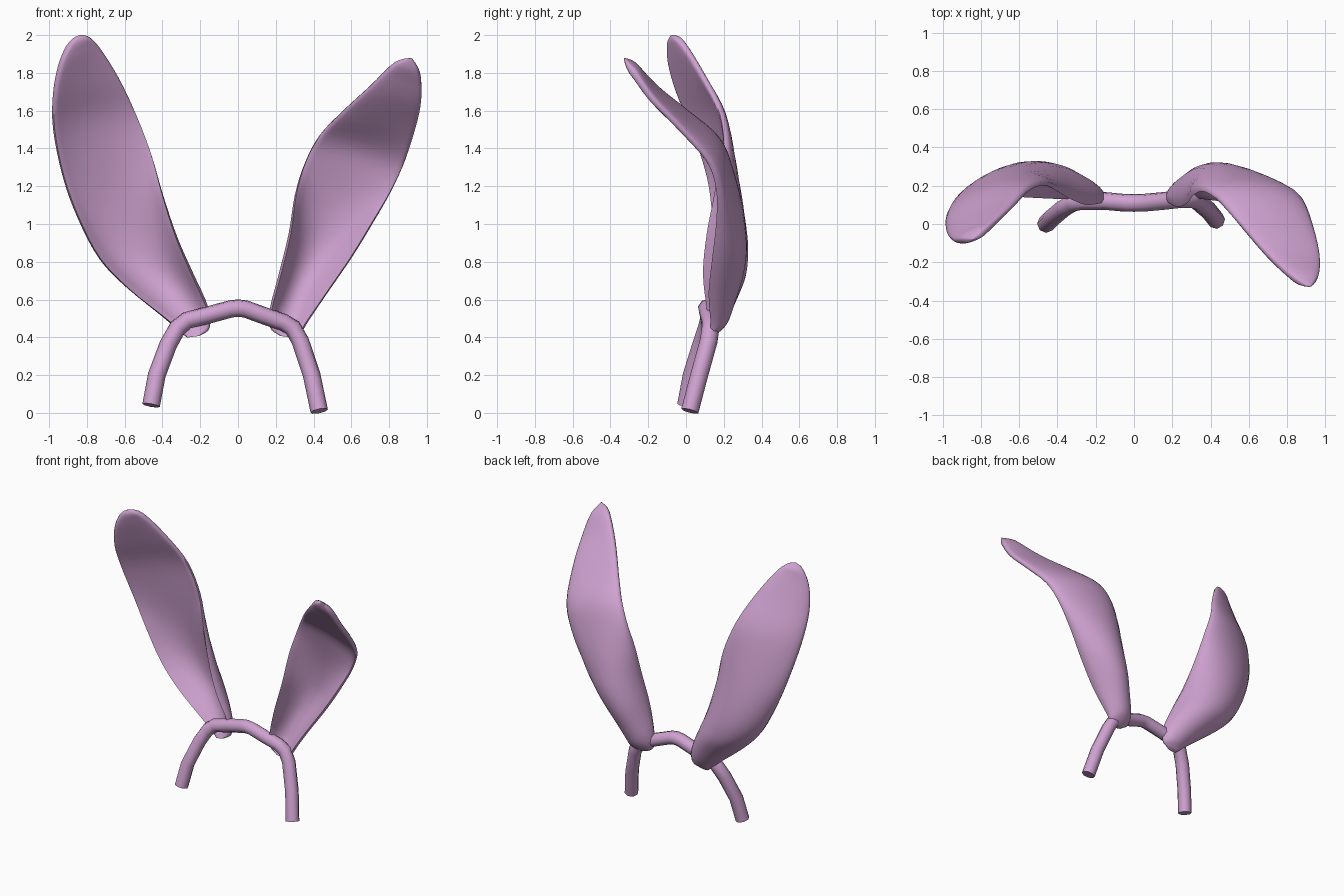
import bpy, bmesh, math
from mathutils import Vector

cube = bpy.data.objects.get("Cube")
if cube:
    bpy.data.objects.remove(cube, do_unlink=True)

# Single colour
pink = bpy.data.materials.new("soft_pink")
pink.use_nodes = True
pink.diffuse_color = (0.62, 0.36, 0.63, 1)
pink.node_tree.nodes["Principled BSDF"].inputs["Base Color"].default_value = pink.diffuse_color


def finish(obj, angle):
    """Give the object its colour and smooth shading."""
    obj.data.materials.clear()
    obj.data.materials.append(pink)
    bpy.ops.object.select_all(action='DESELECT')
    obj.select_set(True)
    bpy.context.view_layer.objects.active = obj
    bpy.ops.object.shade_smooth_by_angle(angle=math.radians(angle))


def make_band(name, path, radius):
    """Octagonal tube with flat ends along a path in hundredths."""
    curve = bpy.data.curves.new(name, 'CURVE')
    curve.dimensions = '3D'
    curve.bevel_depth = radius
    curve.bevel_resolution = 2
    curve.use_fill_caps = True
    spline = curve.splines.new('POLY')
    spline.points.add(len(path) - 1)
    for point, co in zip(spline.points, path):
        point.co = (*(Vector(co) / 100), 1)
    obj = bpy.data.objects.new(name, curve)
    bpy.context.collection.objects.link(obj)
    bpy.ops.object.select_all(action='DESELECT')
    obj.select_set(True)
    bpy.context.view_layer.objects.active = obj
    bpy.ops.object.convert(target='MESH')
    finish(bpy.context.view_layer.objects.active, 50)


def smooth_rows(rows, steps):
    """Catmull-Rom interpolation through rows of numbers."""
    result = []
    last = len(rows) - 1
    for i in range(last):
        p, q, r, s = (rows[min(max(k, 0), last)] for k in range(i - 1, i + 3))
        for j in range(steps):
            t = j / steps
            result.append([
                b + 0.5 * t * (c - a + t * (2 * a - 5 * b + 4 * c - d
                               + t * (3 * (b - c) + d - a)))
                for a, b, c, d in zip(p, q, r, s)])
    result.append(list(rows[last]))
    return result


def make_ear(name, sections, thickness=0.055, columns=14, steps=4, power=1.2):
    """Loft cupped lens sections: inner edge, outer edge, depth (hundredths)."""
    rows = [[v / 100 for v in row] for row in smooth_rows(sections, steps)]
    centres = [(Vector(r[:3]) + Vector(r[3:6])) / 2 for r in rows]
    bm = bmesh.new()
    rings = []
    back = Vector((0, 1, 0))
    for i, row in enumerate(rows[:-1]):
        centre = centres[i]
        half = (Vector(row[3:6]) - Vector(row[:3])) / 2
        axis = centres[i + 1] - centres[max(i - 1, 0)]
        normal = half.cross(axis)
        if normal.length > 1e-7:
            back = normal.normalized()
            back *= 1 if back.y > 0 else -1
        depth = max(row[6] - thickness / 2, 0)
        thick = min(thickness, half.length * 0.8)
        side = half.normalized()

        # Walk along the back, then return along the cupped front
        ring = []
        for k in range(2 * columns):
            a = math.pi * k / columns
            on_back = k <= columns
            u = a if on_back else 2 * math.pi - a
            wave = max(math.sin(u), 0)
            mid = centre - half * math.cos(u) + back * depth * wave ** power
            slope = depth * power * wave ** (power - 1) * math.cos(u)
            out = back * half.length * wave - side * slope
            out = out.normalized() if out.length > 1e-6 else back
            offset = thick / 2 * math.sqrt(wave)
            ring.append(bm.verts.new(mid + out * (offset if on_back else -offset)))
        rings.append(ring)

    # Skin the rings and close both ends
    count = 2 * columns
    for lower, upper in zip(rings, rings[1:]):
        for k in range(count):
            n = (k + 1) % count
            bm.faces.new((lower[k], lower[n], upper[n], upper[k]))
    tip = bm.verts.new(centres[-1])
    for k in range(count):
        bm.faces.new((rings[-1][k], rings[-1][(k + 1) % count], tip))
    bm.faces.new(rings[0])
    bmesh.ops.recalc_face_normals(bm, faces=bm.faces)
    mesh = bpy.data.meshes.new(name)
    bm.to_mesh(mesh)
    bm.free()
    obj = bpy.data.objects.new(name, mesh)
    bpy.context.collection.objects.link(obj)
    finish(obj, 70)


# Headband
make_band("headband", [
    (-46, 0, 4), (-43, 3, 20), (-37, 8, 36), (-32, 11, 45), (-27, 12, 49),
    (-15, 12, 52), (-4, 11, 55), (0, 11, 55.5), (4, 11, 55), (15, 12, 51),
    (24, 13, 48), (29, 13, 45), (33, 12, 38), (39, 7, 20), (43, 2, 1)], 0.047)

# Ears, from the base to the tip
make_ear("right_ear", [
    (-20, 13, 41, -27, 13, 40, 3),
    (-16, 12, 45, -31, 13, 44, 7),
    (-17, 11, 56, -38, 13, 50, 12),
    (-25, 10, 74, -58, 14, 66, 19),
    (-33, 13, 93, -73, 15, 82, 19),
    (-40, 17, 115, -84, 14, 103, 15),
    (-46, 20, 137, -92, 11, 125, 10),
    (-54, 18, 158, -97, 3, 150, 8),
    (-63, 9, 177, -97, -5, 169, 6),
    (-73, 0, 193, -94, -9, 185, 4),
    (-79, -5, 199, -89, -9, 196, 3),
    (-84, -8, 200, -84, -8, 200, 0)])
make_ear("left_ear", [
    (22, 13, 41, 29, 13, 40, 3),
    (18, 12, 45, 33, 13, 43, 7),
    (18, 11, 55, 36, 13, 48, 12),
    (23, 9, 74, 47, 12, 64, 19),
    (28, 11, 95, 60, 14, 83, 20),
    (31, 15, 116, 71, 16, 101, 15),
    (36, 17, 133, 81, 16, 118, 9),
    (43, 13, 146, 88, 11, 133, 7),
    (54, 1, 158, 94, -4, 151, 4),
    (69, -16, 172, 97, -18, 166, 3),
    (83, -29, 185, 96, -28, 180, 3),
    (92, -33, 188, 92, -33, 188, 0)])
